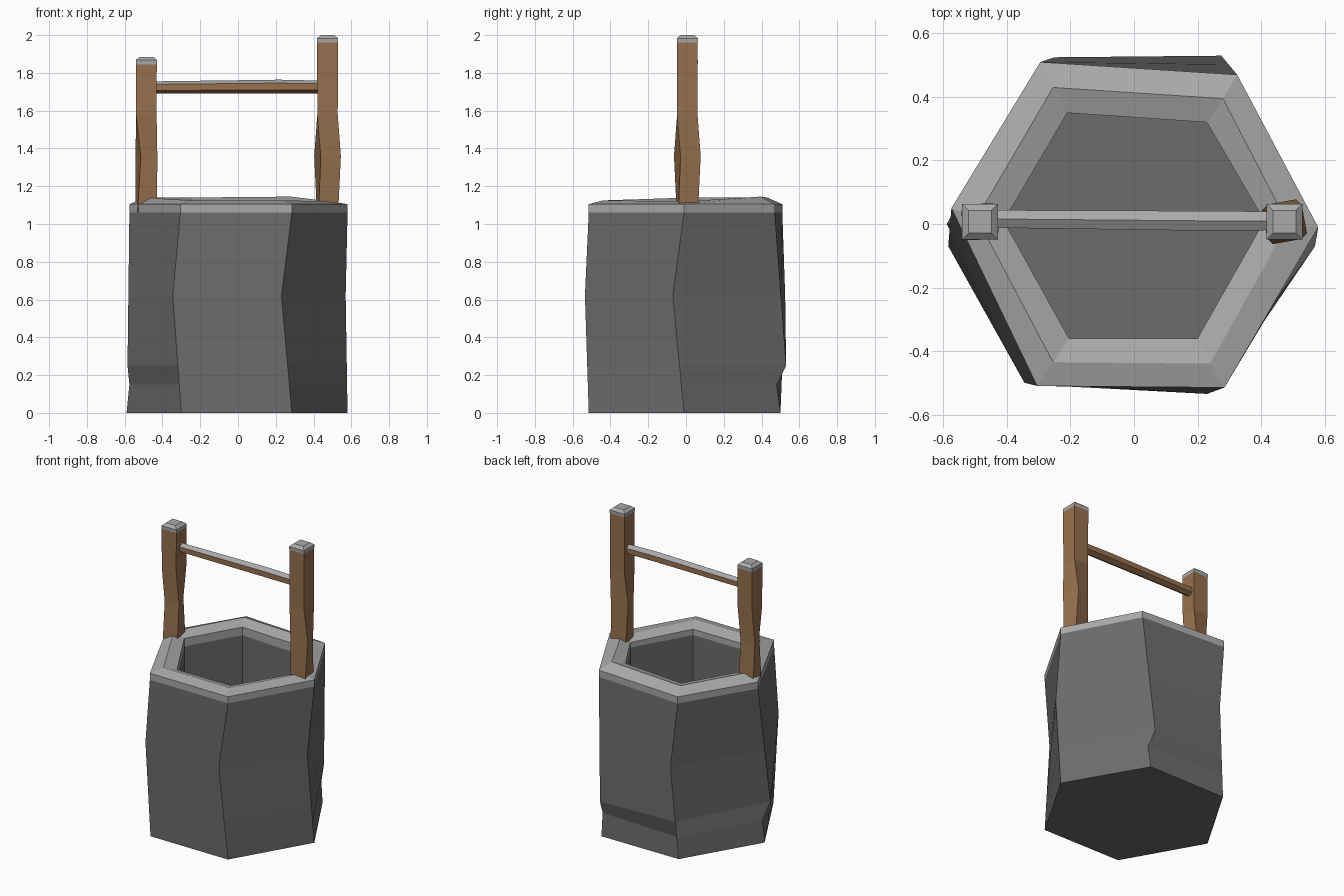
import bpy, bmesh
from math import sin, cos, radians, sqrt
from mathutils import Vector

old = bpy.data.objects.get("Cube")
if old:
    bpy.data.objects.remove(old)


def material(name, rgb):
    m = bpy.data.materials.new(name)
    m.use_nodes = True
    m.diffuse_color = (*rgb, 1)
    m.node_tree.nodes["Principled BSDF"].inputs["Base Color"].default_value = (*rgb, 1)
    return m


stone = material("dark_stone", (0.15, 0.15, 0.15))
pale = material("pale_stone", (0.40, 0.40, 0.40))
wood = material("brown_wood", (0.31, 0.163, 0.075))


def loft(name, rings, mats, tier_slots, cap_slots):
    """Skin a stack of rings, colouring each tier and both end caps."""
    bm = bmesh.new()
    loops = [[bm.verts.new(p) for p in ring] for ring in rings]
    n = len(loops[0])
    for low, high, slot in zip(loops, loops[1:], tier_slots):
        for i in range(n):
            j = (i + 1) % n
            s = slot[i] if isinstance(slot, (list, tuple)) else slot
            bm.faces.new((low[i], low[j], high[j], high[i])).material_index = s
    bm.faces.new(loops[0][::-1]).material_index = cap_slots[0]
    bm.faces.new(loops[-1]).material_index = cap_slots[1]
    bmesh.ops.recalc_face_normals(bm, faces=bm.faces)
    mesh = bpy.data.meshes.new(name)
    bm.to_mesh(mesh)
    bm.free()
    for m in mats:
        mesh.materials.append(m)
    obj = bpy.data.objects.new(name, mesh)
    bpy.context.collection.objects.link(obj)
    return obj


# Well wall: six uneven corner columns, each a list of (z, x, y)
columns = [
    [(0, .58, -.01), (.62, .57, -.07), (1.06, .58, -.01)],
    [(0, .285, .50), (.15, .29, .48), (.25, .275, .53), (1.06, .325, .47)],
    [(0, -.295, .50), (.62, -.25, .525), (1.06, -.295, .51)],
    [(0, -.59, 0), (.15, -.575, 0), (.25, -.585, -.07), (1.06, -.575, .05)],
    [(0, -.30, -.51), (.62, -.345, -.50), (1.06, -.305, -.51)],
    [(0, .285, -.515), (.62, .23, -.535), (1.06, .285, -.515)],
]


def sample(column, z):
    for a, b in zip(column, column[1:]):
        if z <= b[0]:
            t = (z - a[0]) / (b[0] - a[0])
            return Vector((a[1], a[2], z)).lerp(Vector((b[1], b[2], z)), t)


rings = [[sample(c, z) for c in columns] for z in (0, .15, .25, .62, 1.06)]

# Sloped rim: outer band, raised ridge, inner lip
ridge = [(.485, 0, 1.12), (.28, .395, 1.145), (-.255, .43, 1.14),
         (-.495, .02, 1.14), (-.255, -.435, 1.125), (.24, -.44, 1.125)]
inner = [(.41, .01), (.23, .32), (-.21, .35), (-.41, .01), (-.205, -.36), (.2, -.36)]
rings.append([(p.x, p.y, 1.105) for p in rings[-1]])
rings.append(ridge)
rings.append([(x, y, r[2] - .025) for (x, y), r in zip(inner, ridge)])

# Hollow shaft down to the floor
for z in (1.06, .1):
    rings.append([(x, y, z) for x, y in inner])
loft("well_wall", rings, [stone, pale], [0] * 4 + [1] * 4 + [0], (0, 0))


def square(cx, cy, z, half, turn=0):
    r = half * sqrt(2)
    return [(cx + r * cos(radians(a + turn)), cy + r * sin(radians(a + turn)), z)
            for a in (45, 135, 225, 315)]


# Twisted posts with pale bevelled caps
for name, cx, top, bulge in (("right_post", -.485, 1.885, .046),
                             ("left_post", .474, 2.0, .056)):
    cy = .007
    body = [square(cx, cy, 1.06, .052, 5), square(cx, cy, 1.36, bulge, 18),
            square(cx, cy, 1.58, .054), square(cx, cy, top - .04, .055)]
    cap = [square(cx, cy, top - .017, .056), square(cx, cy, top, .036)]
    loft(name, body + cap, [wood, pale], [0, 0, 0, 1, 1], (0, 1))


# Hexagonal crossbar, pale on the two upper sides
def hexagon(x, y, z, r):
    return [(x, y + r * cos(radians(a)), z + r * sin(radians(a)))
            for a in range(30, 390, 60)]


bar = [hexagon(-.45, .016, 1.723, .032), hexagon(.22, .01, 1.728, .036),
       hexagon(.44, .01, 1.725, .034)]
upper = [1, 1, 0, 0, 0, 0]
loft("crossbar", bar, [wood, pale], [upper, upper], (0, 0))
